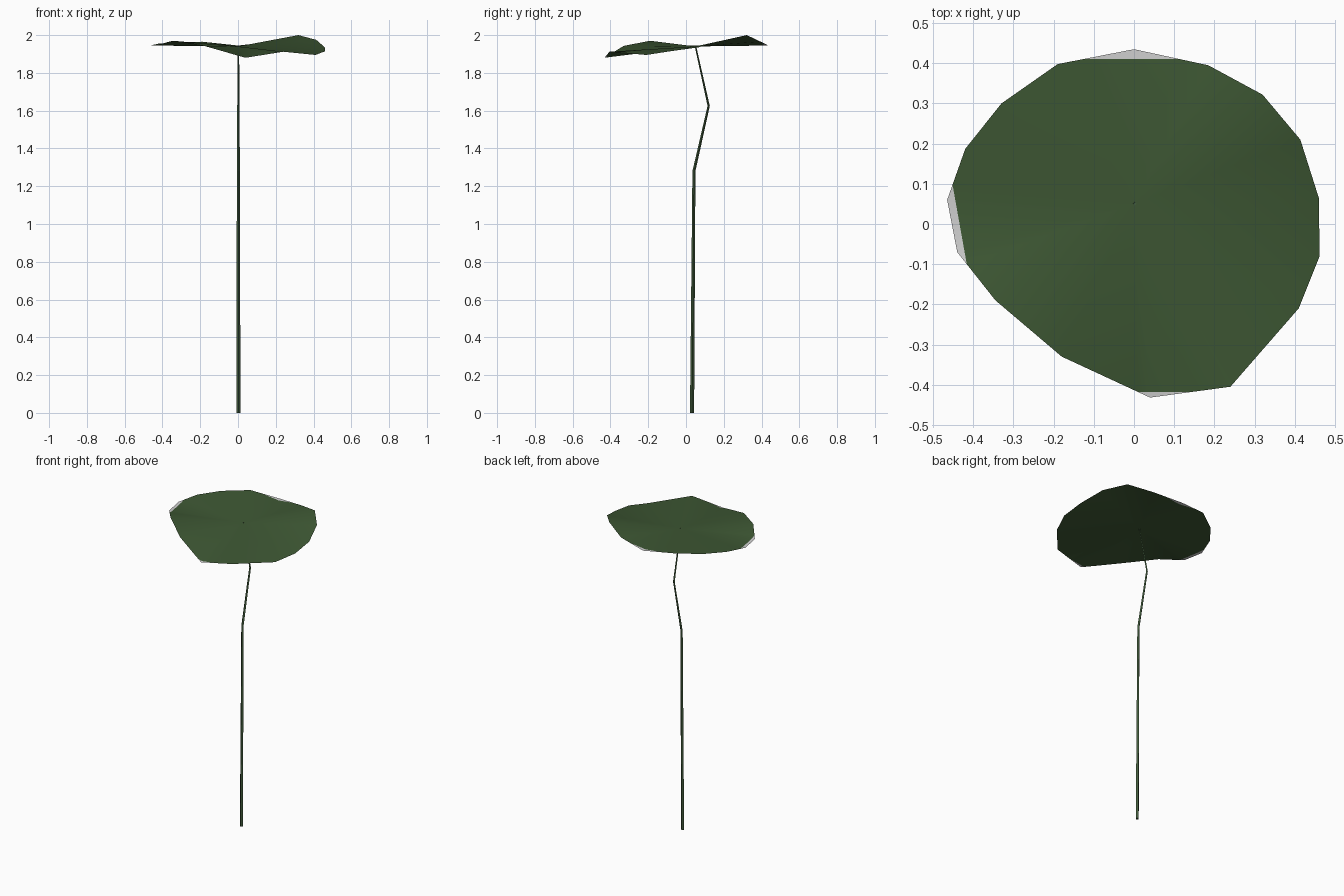
import bpy, bmesh, math
from mathutils import Vector

if "Cube" in bpy.data.objects:
    bpy.data.objects.remove(bpy.data.objects["Cube"])


def material(name, rgb):
    m = bpy.data.materials.new(name)
    lin = [(c / 255 / 12.92) if c < 10 else ((c / 255 + 0.055) / 1.055) ** 2.4 for c in rgb]
    m.diffuse_color = (*lin, 1)
    m.use_nodes = True
    m.node_tree.nodes["Principled BSDF"].inputs["Base Color"].default_value = m.diffuse_color
    return m


leaf_green = material("leaf green", (62, 88, 52))
stem_green = material("stem green", (66, 92, 60))
pale_grey = material("pale grey", (208, 208, 208))


def make_object(name, bm, mats, smooth):
    me = bpy.data.meshes.new(name)
    bm.to_mesh(me)
    bm.free()
    for m in mats:
        me.materials.append(m)
    for p in me.polygons:
        p.use_smooth = smooth
    ob = bpy.data.objects.new(name, me)
    bpy.context.collection.objects.link(ob)
    return ob


# Wavy round leaf: a fan of triangles from the stem tip to the rim
RIM = [(0, .435, 1.945), (-.19, .398, 1.965), (-.33, .30, 1.96), (-.42, .187, 1.955),
       (-.465, .06, 1.945), (-.44, -.07, 1.945), (-.345, -.19, 1.97), (-.18, -.33, 1.943),
       (.04, -.432, 1.88), (.24, -.405, 1.912), (.41, -.21, 1.895), (.462, -.08, 1.915),
       (.46, .065, 1.935), (.414, .21, 1.975), (.32, .322, 2.0), (.185, .395, 1.965)]
bm = bmesh.new()
hub = bm.verts.new((0, .05, 1.94))
rim = [bm.verts.new(p) for p in RIM]
for i in range(len(rim)):
    bm.faces.new((hub, rim[i], rim[(i + 1) % len(rim)]))

# Pale rim tips: cut along lines near the edge and recolour what lies outside
CUTS = [(Vector((0, .411, 0)), Vector((0, 1, 0))),
        (Vector((0, -.418, 0)), Vector((0, -1, 0))),
        (Vector((-.452, .1, 0)), Vector((-.19, -.034, 0)).normalized())]
for co, no in CUTS:
    bmesh.ops.bisect_plane(bm, geom=bm.verts[:] + bm.edges[:] + bm.faces[:],
                           plane_co=co, plane_no=no)
for f in bm.faces:
    c = f.calc_center_median()
    f.material_index = int(any((c - co).dot(no) > 0 for co, no in CUTS))
make_object("leaf", bm, [leaf_green, pale_grey], True)

# Thin four-sided stem with a bend near the top: (y, z, radius)
PATH = [(.032, 0, .011), (.042, 1.28, .008), (.12, 1.625, .006), (.05, 1.942, .004)]
bm = bmesh.new()
rings = [[bm.verts.new((.002 + r * math.cos(a * math.pi / 2), y + r * math.sin(a * math.pi / 2), z))
          for a in range(4)] for y, z, r in PATH]
for lo, hi in zip(rings, rings[1:]):
    for a in range(4):
        b = (a + 1) % 4
        bm.faces.new((lo[a], lo[b], hi[b], hi[a]))
bm.faces.new(rings[0][::-1])
bm.faces.new(rings[-1])
make_object("stem", bm, [stem_green], False)
